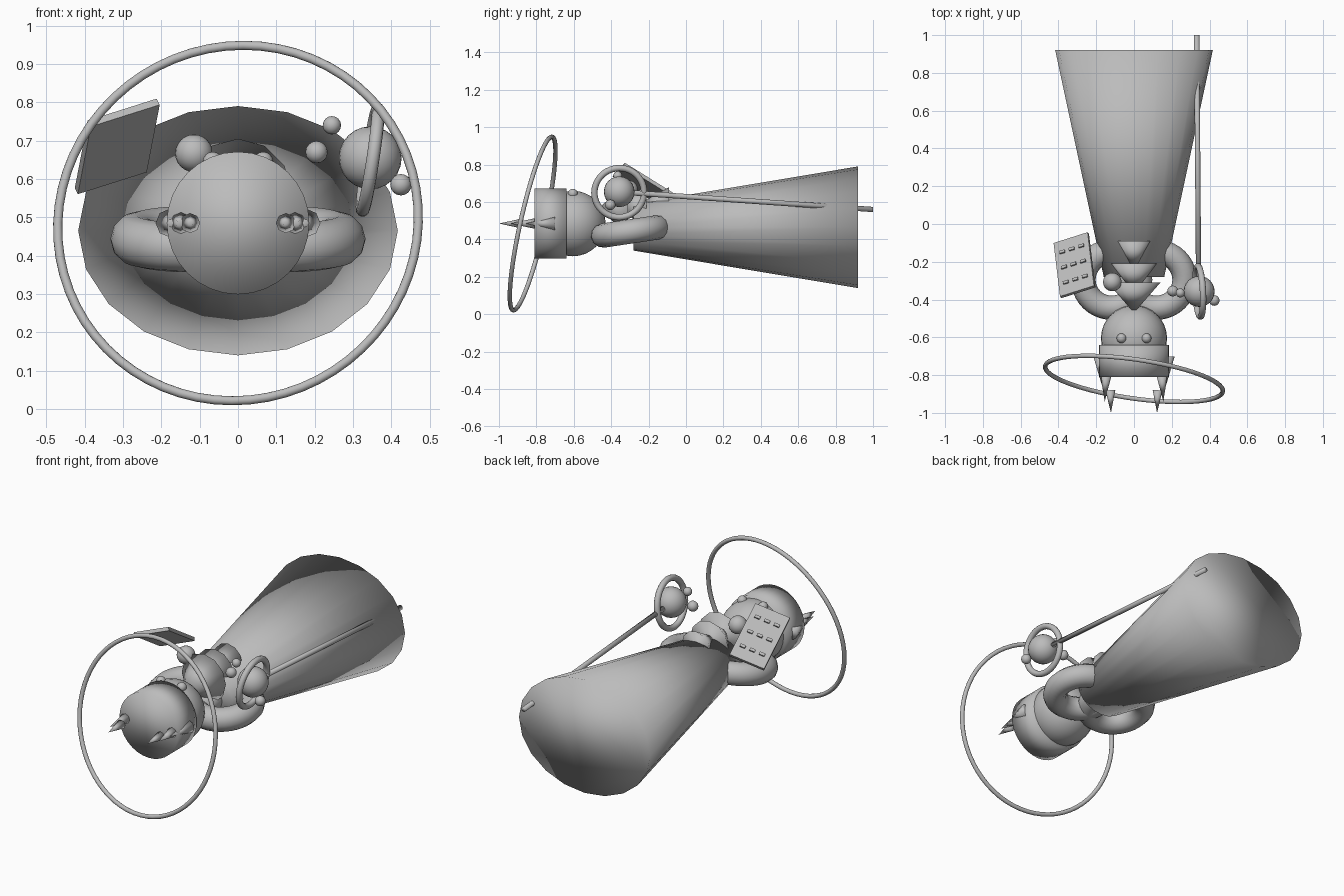
import bpy
import math
from mathutils import Vector, Matrix

if "Cube" in bpy.data.objects:
    bpy.data.objects.remove(bpy.data.objects["Cube"])

grey = bpy.data.materials.new("plain_grey")
grey.diffuse_color = (0.5, 0.5, 0.5, 1)
grey.use_nodes = True
grey.node_tree.nodes["Principled BSDF"].inputs["Base Color"].default_value = grey.diffuse_color


def finish(name, smooth=True):
    ob = bpy.context.object
    ob.name = name
    ob.data.materials.append(grey)
    if smooth:
        bpy.ops.object.shade_smooth()
    return ob


def facing(axis):
    return Vector(axis).to_track_quat('Z', 'Y').to_euler()


def ball(name, loc, r, seg=24):
    bpy.ops.mesh.primitive_uv_sphere_add(segments=seg, ring_count=seg // 2, radius=r, location=loc)
    return finish(name)


def cone(name, base, tip, r1, r2=0.0, sides=20):
    base, tip = Vector(base), Vector(tip)
    bpy.ops.mesh.primitive_cone_add(vertices=sides, radius1=r1, radius2=r2, depth=(tip - base).length,
                                    location=(base + tip) / 2, rotation=facing(tip - base))
    return finish(name)


def ring(name, loc, axis, major, minor, seg=48):
    bpy.ops.mesh.primitive_torus_add(major_radius=major, minor_radius=minor, major_segments=seg,
                                     minor_segments=12, location=loc, rotation=facing(axis))
    return finish(name)


# Robe: flattened 20-sided cone lying along y, closed and smooth all over
bpy.ops.mesh.primitive_cone_add(vertices=20, radius1=0.417, radius2=0.16, depth=1.2)
robe = finish("robe")
turn = Matrix.Rotation(math.radians(90), 4, 'X') @ Matrix.Rotation(math.radians(90), 4, 'Z')
robe.data.transform(Matrix.Translation((0, 0.32, 0.465)) @ Matrix.Diagonal((1, 1, 0.78, 1)) @ turn)

# Head with eyes, and the hat band in front of it
ball("head", (0, -0.605, 0.485), 0.175, 32)
cone("hat", (0, -0.64, 0.485), (0, -0.81, 0.485), 0.186, 0.186, 32)
for s in (-1, 1):
    ball("eye", (s * 0.066, -0.605, 0.645), 0.026, 16)

# Beard: three overlapping cones on the chest
for y, z, r in ((-0.31, 0.565, 0.14), (-0.21, 0.575, 0.12), (-0.09, 0.59, 0.09)):
    cone("beard_tier", (0, y, z), (0, y - 0.16, z), r, 0, 12)

# Arms as looped sleeves, and crown spikes stepping forward on each side
for s in (-1, 1):
    ring("arm", (s * 0.118, -0.295, 0.443), (0, -0.15, 1), 0.15, 0.065, 40)
    for x, y, r, tx, ty in ((0.178, -0.70, 0.037, 0.168, -0.86),
                            (0.148, -0.79, 0.032, 0.155, -0.94),
                            (0.125, -0.88, 0.026, 0.122, -1.0)):
        cone("crown_spike", (s * x, y, 0.485), (s * tx, ty, 0.485), r, 0, 8)

# Large tilted halo
ring("halo", (0, -0.82, 0.485), (0.142, 1, -0.225), 0.475, 0.012, 64)

# Staff with orb, orbit ring and small moons
cone("staff", (0.342, -0.30, 0.65), (0.332, 1.0, 0.56), 0.014, 0.014, 12)
ball("orb", (0.345, -0.357, 0.655), 0.082)
ring("orbit_ring", (0.345, -0.357, 0.65), (0.987, 0.05, -0.15), 0.133, 0.017)
for loc, r in (((0.205, -0.355, 0.67), 0.029), ((0.245, -0.365, 0.74), 0.024),
               ((0.425, -0.405, 0.585), 0.028)):
    ball("moon", loc, r, 16)
ball("hand", (-0.115, -0.307, 0.667), 0.049)

# Tilted tablet with a three by three grid of raised keys
u = Vector((0.183, 0.058, 0.058)).normalized()
v = Vector((-0.058, 0.272, -0.182))
v = (v - u * v.dot(u)).normalized()
n = u.cross(v)
frame = Matrix((u, v, n)).transposed().to_4x4()
frame.translation = (-0.315, -0.218, 0.685)


def plate(name, centre, size):
    bpy.ops.mesh.primitive_cube_add(size=1)
    ob = finish(name, False)
    ob.data.transform(frame @ Matrix.Translation(centre) @ Matrix.Diagonal((*size, 1)))


plate("tablet", (0, 0, 0), (0.197, 0.335, 0.02))
for i in (-1, 0, 1):
    for j in (-1, 0, 1):
        plate("tablet_key", (i * 0.055, j * 0.095, 0.013), (0.03, 0.016, 0.012))
